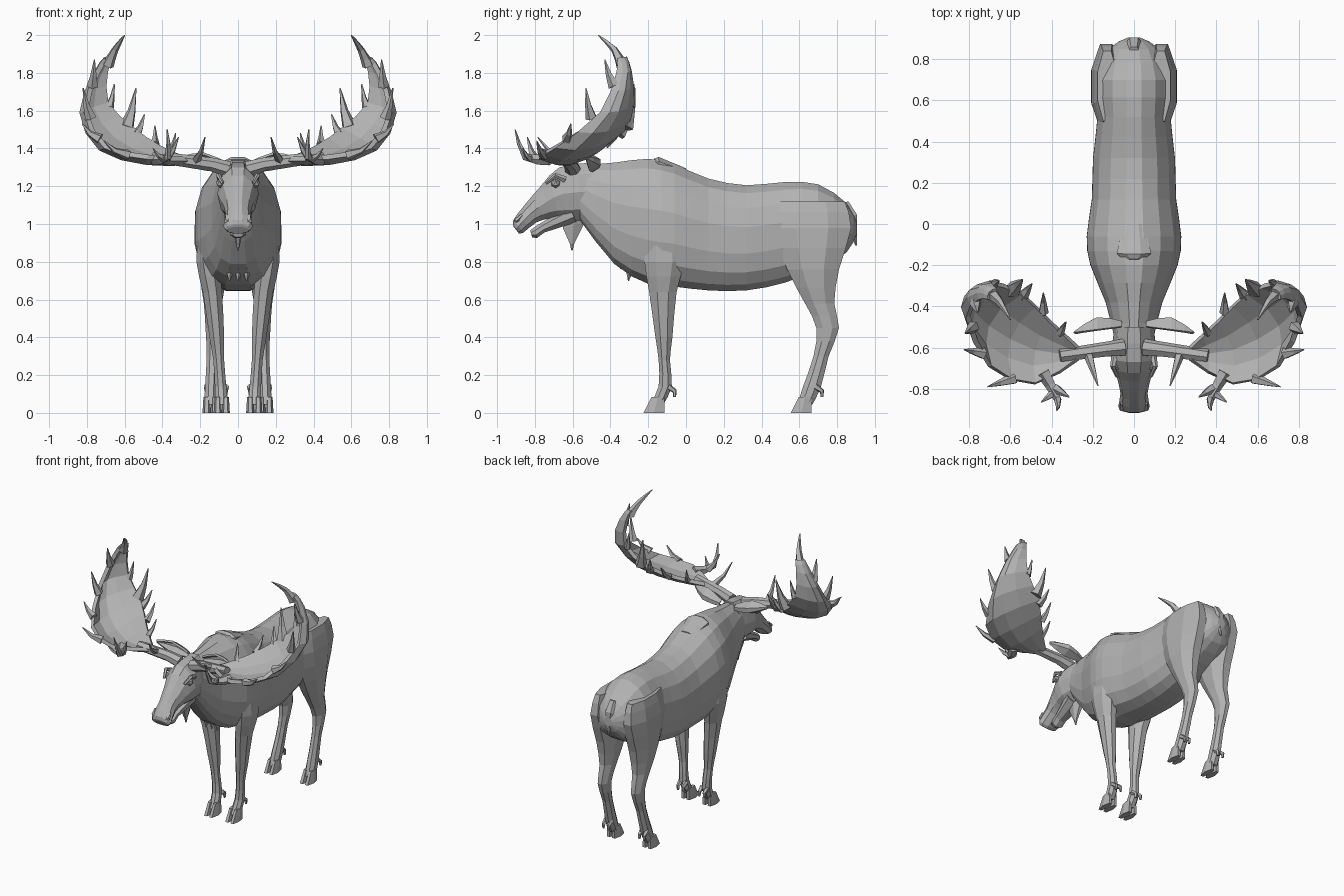
import bpy, bmesh, math
from mathutils import Vector

if "Cube" in bpy.data.objects:
    bpy.data.objects.remove(bpy.data.objects["Cube"])

coat = bpy.data.materials.new("grey_coat")
coat.diffuse_color = (0.45, 0.45, 0.45, 1)
coat.use_nodes = True
coat.node_tree.nodes["Principled BSDF"].inputs["Base Color"].default_value = coat.diffuse_color


def finish(name, bm, mirror=False, thick=0):
    bmesh.ops.recalc_face_normals(bm, faces=bm.faces)
    me = bpy.data.meshes.new(name)
    bm.to_mesh(me)
    bm.free()
    me.materials.append(coat)
    ob = bpy.data.objects.new(name, me)
    bpy.context.collection.objects.link(ob)
    if thick:
        m = ob.modifiers.new("thickness", 'SOLIDIFY')
        m.thickness, m.offset = thick, 0
    if mirror:
        ob.modifiers.new("mirror", 'MIRROR').use_mirror_merge = False


def smooth(keys, steps=2):
    """Fill in between key rows with a Catmull-Rom curve."""
    out = []
    for i in range(len(keys) - 1):
        a, b, c, d = (keys[min(max(i + k, 0), len(keys) - 1)] for k in (-1, 0, 1, 2))
        for s in range(steps):
            t = s / steps
            out.append(tuple(q + t / 2 * (r - p + t * (2 * p - 5 * q + 4 * r - u + t * (3 * (q - r) + u - p)))
                             for p, q, r, u in zip(a, b, c, d)))
    return out + [tuple(keys[-1])]


def skin(bm, rings, closed=True):
    vs = [[bm.verts.new(p) for p in r] for r in rings]
    n = len(vs[0])
    for a, b in zip(vs, vs[1:]):
        for i in range(n if closed else n - 1):
            j = (i + 1) % n
            bm.faces.new((a[i], a[j], b[j], b[i]))
    if closed:
        bm.faces.new(vs[0][::-1])
        bm.faces.new(vs[-1])


def loft(name, secs, sides=10, mirror=False, low=2.0):
    """Each section: y, z of one edge; y, z of the opposite edge; half width; x centre."""
    rings = []
    for y0, z0, y1, z1, w, x in secs:
        ring = []
        for i in range(sides):
            t = 2 * math.pi * (i + 0.5) / sides
            c, s = math.cos(t), math.sin(t)
            e = 2 / low if c < 0 else 1
            c, s = math.copysign(abs(c) ** e, c), math.copysign(abs(s) ** e, s)
            c /= math.cos(math.pi / sides)
            ring.append((x + w * s, (y0 + y1) / 2 + (y0 - y1) / 2 * c,
                         (z0 + z1) / 2 + (z0 - z1) / 2 * c))
        rings.append(ring)
    bm = bmesh.new()
    skin(bm, rings)
    finish(name, bm, mirror, 0)


def tube(bm, pts, r0, r1=0.003, sides=5):
    """Tapered spike along a path."""
    pts = [Vector(p) for p in pts]
    rings = []
    for k, p in enumerate(pts):
        d = pts[min(k + 1, len(pts) - 1)] - pts[max(k - 1, 0)]
        q = d.to_track_quat('Z', 'Y')
        r = r0 + (r1 - r0) * k / (len(pts) - 1)
        rings.append([p + q @ Vector((r * math.cos(a), r * math.sin(a), 0))
                      for a in (2 * math.pi * i / sides for i in range(sides))])
    skin(bm, rings)


def spikes(name, items):
    """Each spike: base, tip, radius; it leaves flat and curls upward."""
    bm = bmesh.new()
    for base, tip, r in items:
        a, b = Vector(base), Vector(tip)
        mid = a.lerp(b, .55)
        mid.z -= .12 * (b - a).length
        tube(bm, [a, mid, b], r)
    finish(name, bm, True)


def sheet(name, rails, cols, thick):
    """Curved plate through three rails."""
    rows = []
    for a, b, c in zip(*[[Vector(p) for p in smooth(r)] for r in rails]):
        ts = [i / (cols - 1) for i in range(cols)]
        rows.append([a * (2 * t - 1) * (t - 1) + b * 4 * t * (1 - t) + c * t * (2 * t - 1) for t in ts])
    bm = bmesh.new()
    skin(bm, rows, False)
    finish(name, bm, True, thick)


# Torso and neck: y, top, bottom, half width
body = [(-.56, 1.31, 1.02, .095), (-.38, 1.325, .79, .14), (-.20, 1.345, .685, .215),
        (-.06, 1.315, .67, .233), (.12, 1.24, .65, .208), (.32, 1.205, .65, .202),
        (.52, 1.222, .69, .18), (.70, 1.21, .76, .19), (.85, 1.11, .85, .125), (.905, 1.01, .95, .03)]
loft("torso", [(y, t, y, b, w, 0) for y, t, b, w in smooth(body)], 16, low=2.7)

# Withers crest
loft("withers", [(-.17, 1.345, -.19, 1.28, .05, 0), (-.145, 1.355, -.14, 1.27, .09, 0),
                 (0, 1.295, 0, 1.25, .06, 0)], 8)

# Head from crown to nose, then lower jaw
loft("head", smooth([(-.50, 1.325, -.50, 1.02, .095, 0), (-.67, 1.30, -.63, 1.02, .11, 0),
                     (-.765, 1.205, -.71, 1.03, .085, 0), (-.855, 1.10, -.79, 1.01, .066, 0),
                     (-.915, 1.02, -.86, .955, .077, 0), (-.912, .985, -.885, .95, .06, 0)]), 10)
loft("lower_jaw", [(-.62, 1.1, -.58, 1.01, .08, 0), (-.76, 1.01, -.75, .955, .045, 0),
                   (-.80, .985, -.79, .925, .045, 0), (-.825, .965, -.815, .93, .03, 0)], 8)

# Nostrils, eyes and brows
bm = bmesh.new()
tube(bm, [(.04, -.895, .995), (.062, -.895, 1.02), (.06, -.87, 1.05)], .018, .008)
finish("nostrils", bm, True)
bm = bmesh.new()
bmesh.ops.create_icosphere(bm, subdivisions=1, radius=.026)
bmesh.ops.translate(bm, verts=bm.verts, vec=(.092, -.69, 1.215))
finish("eyes", bm, True)
bm = bmesh.new()
tube(bm, [(.092, -.64, 1.235), (.103, -.69, 1.258), (.082, -.74, 1.215)], .018, .008)
finish("brows", bm, True)

# Hanging throat beard and chest tufts
loft("throat_beard", [(-.65, 1.03, -.53, 1.06, .04, 0), (-.65, .975, -.535, 1.01, .032, 0),
                      (-.615, .895, -.59, .90, .012, 0), (-.607, .86, -.60, .86, .004, 0)], 6)
bm = bmesh.new()
for i in range(4):
    y, z = -.43 + .04 * i, .885 - .062 * i
    for x in (-.045, 0, .045):
        tube(bm, [(x, y + .06, z + .10), (x, y + .01, z + .05), (x, y + .005, z)], .04)
finish("chest_tufts", bm)


# Legs: height, front edge, back edge, half width, x centre
def legs(name, keys):
    loft(name, [(f, z, b, z, w, x) for z, f, b, w, x in smooth(keys)], 8, True)


legs("front_legs", [(1.02, -.22, -.01, .045, .165), (.80, -.22, -.01, .065, .16),
                    (.64, -.195, -.05, .055, .135), (.40, -.162, -.072, .042, .112),
                    (.28, -.145, -.085, .031, .102), (.14, -.145, -.075, .033, .092),
                    (.045, -.19, -.12, .036, .086)])
legs("hind_legs", [(1.12, .50, .84, .05, .13), (.98, .46, .875, .077, .135),
                   (.76, .535, .81, .08, .132), (.58, .63, .785, .052, .133),
                   (.45, .69, .81, .04, .135), (.30, .675, .755, .031, .137),
                   (.14, .62, .715, .035, .142), (.045, .59, .67, .037, .145)])

# Cloven hooves and dew claws
for label, y, x in (("front", -.165, .086), ("hind", .615, .145)):
    for side, dx in (("inner", -.021), ("outer", .021)):
        loft(f"{label}_{side}_toes", [(y - .06 + .5 * z, z, y + .05, z, .022 - .06 * z, x + dx)
                                      for z in (.085, .04, 0)], 6, True)
    bm = bmesh.new()
    for dx in (-.02, .02):
        tube(bm, [(x + dx, y + .07, .14), (x + dx, y + .105, .115), (x + dx, y + .105, .085)], .018, .008)
    finish(f"{label}_dew_claws", bm, True)

# Tail
loft("tail", [(.80, 1.10, .86, 1.12, .03, 0), (.85, 1.03, .905, 1.05, .042, 0),
              (.895, .885, .905, .885, .006, 0)], 6)

# Ears
sheet("ears", [[(.06, -.50, 1.28), (.18, -.515, 1.29), (.29, -.53, 1.345)],
               [(.06, -.475, 1.30), (.18, -.452, 1.325), (.29, -.53, 1.35)],
               [(.06, -.50, 1.32), (.18, -.515, 1.372), (.29, -.53, 1.355)]], 4, .014)

# Antler beams
bm = bmesh.new()
tube(bm, [(.05, -.60, 1.29), (.14, -.61, 1.315), (.36, -.64, 1.345)], .043, .032, 7)
finish("antler_beams", bm, True)

# Antler palms: front edge, bowl floor, rear edge
front = [(.27, -.655, 1.345), (.48, -.775, 1.355), (.70, -.69, 1.41),
         (.805, -.45, 1.59), (.745, -.365, 1.80), (.70, -.365, 1.87)]
floor = [(.27, -.63, 1.325), (.48, -.61, 1.325), (.71, -.49, 1.41),
         (.815, -.36, 1.60), (.745, -.315, 1.80), (.695, -.335, 1.875)]
rear = [(.27, -.60, 1.345), (.41, -.47, 1.405), (.55, -.335, 1.50),
        (.69, -.285, 1.64), (.69, -.30, 1.81), (.665, -.325, 1.88)]
sheet("antler_palms", [front, floor, rear], 5, .026)

# Antler tines
bm = bmesh.new()
tube(bm, smooth([(.69, -.34, 1.84), (.65, -.38, 1.925), (.60, -.465, 2.0)]), .034)
finish("top_tines", bm, True)
bm = bmesh.new()
tube(bm, smooth([(.44, -.72, 1.345), (.37, -.85, 1.355), (.375, -.905, 1.50)]), .036)
finish("brow_tines", bm, True)
spikes("small_brow_tines", [((.22, -.64, 1.34), (.175, -.785, 1.46), .024),
                            ((.38, -.80, 1.345), (.315, -.84, 1.46), .026),
                            ((.39, -.82, 1.345), (.45, -.865, 1.40), .022)])
spikes("outer_tines", [((.58, -.75, 1.365), (.71, -.79, 1.44), .03),
                       ((.73, -.63, 1.45), (.825, -.61, 1.53), .03),
                       ((.78, -.50, 1.56), (.82, -.53, 1.72), .032),
                       ((.77, -.38, 1.73), (.76, -.43, 1.87), .032)])
spikes("inner_tines", [((.36, -.53, 1.375), (.33, -.475, 1.48), .022),
                       ((.44, -.43, 1.42), (.44, -.335, 1.52), .026),
                       ((.54, -.35, 1.47), (.495, -.29, 1.58), .03),
                       ((.59, -.32, 1.51), (.54, -.27, 1.72), .042),
                       ((.68, -.29, 1.62), (.655, -.275, 1.74), .024)])
